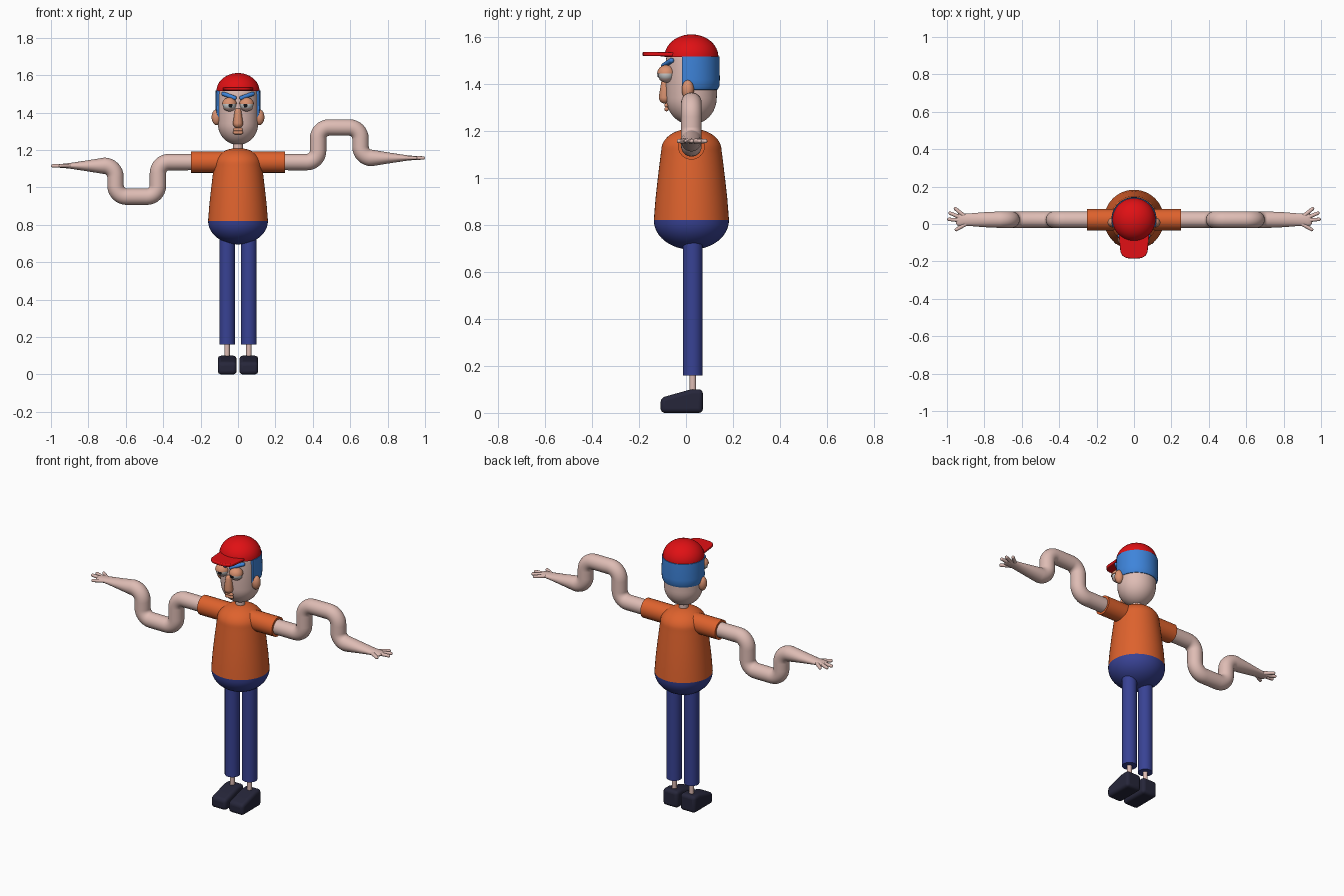
import bpy, bmesh, math
from mathutils import Vector, Matrix

if "Cube" in bpy.data.objects:
    bpy.data.objects.remove(bpy.data.objects["Cube"])

CY = 0.023  # body axis depth


def material(name, r, g, b):
    m = bpy.data.materials.new(name)
    m.diffuse_color = [((c / 255 + 0.055) / 1.055) ** 2.4 for c in (r, g, b)] + [1]
    m.use_nodes = True
    m.node_tree.nodes["Principled BSDF"].inputs["Base Color"].default_value = m.diffuse_color
    return m


SKIN = material("skin", 222, 188, 180)
TAN = material("tan skin", 218, 146, 112)
SHIRT = material("orange shirt", 222, 98, 45)
PANTS = material("navy trousers", 56, 66, 148)
HAIR = material("blue hair", 62, 132, 218)
CAP = material("red cap", 224, 16, 20)
SHOE = material("dark shoe", 38, 38, 58)
WHITE = material("eye white", 205, 205, 205)
BLACK = material("pupil black", 20, 20, 25)


def finish(bm, name, mat, bevel=0):
    bmesh.ops.recalc_face_normals(bm, faces=bm.faces[:])
    me = bpy.data.meshes.new(name)
    bm.to_mesh(me)
    bm.free()
    ob = bpy.data.objects.new(name, me)
    bpy.context.collection.objects.link(ob)
    me.materials.append(mat)
    if bevel:
        mod = ob.modifiers.new("bevel", "BEVEL")
        mod.width, mod.segments = bevel, 4
    bpy.ops.object.select_all(action='DESELECT')
    ob.select_set(True)
    bpy.context.view_layer.objects.active = ob
    bpy.ops.object.shade_smooth_by_angle(angle=math.radians(40))
    return ob


def skin_rings(bm, rings):
    """Join rings of points into a closed tube with end caps."""
    vs = [[bm.verts.new(p) for p in ring] for ring in rings]
    n = len(vs[0])
    for a, b in zip(vs, vs[1:]):
        for i in range(n):
            bm.faces.new((a[i], a[(i + 1) % n], b[(i + 1) % n], b[i]))
    bm.faces.new(vs[0])
    bm.faces.new(vs[-1])


def lathe(name, profile, mat, cut_y=None, n=48):
    bm = bmesh.new()
    skin_rings(bm, [[(r * math.cos(2 * math.pi * i / n), CY + r * math.sin(2 * math.pi * i / n), z)
                     for i in range(n)] for r, z in profile])
    if cut_y is not None:
        geom = bm.verts[:] + bm.edges[:] + bm.faces[:]
        res = bmesh.ops.bisect_plane(bm, geom=geom, plane_co=(0, cut_y, 0),
                                     plane_no=(0, -1, 0), clear_outer=True)
        bmesh.ops.edgeloop_fill(bm, edges=[e for e in res["geom_cut"]
                                           if isinstance(e, bmesh.types.BMEdge)])
    return finish(bm, name, mat)


def ball(name, loc, radii, mat, above=None, below=None):
    """Ellipsoid, optionally keeping only the part above or below a height."""
    bm = bmesh.new()
    bmesh.ops.create_uvsphere(bm, u_segments=28, v_segments=18, radius=1,
                              matrix=Matrix.Translation(loc) @ Matrix.Diagonal((*radii, 1)))
    for h, up in ((above, -1), (below, 1)):
        if h is not None:
            res = bmesh.ops.bisect_plane(bm, geom=bm.verts[:] + bm.edges[:] + bm.faces[:],
                                         plane_co=(0, 0, h), plane_no=(0, 0, up), clear_outer=True)
            bmesh.ops.edgeloop_fill(bm, edges=[e for e in res["geom_cut"]
                                               if isinstance(e, bmesh.types.BMEdge)])
    return finish(bm, name, mat)


def rod(name, a, b, r1, r2, mat, round_ends=False):
    a, b = Vector(a), Vector(b)
    d = (b - a).normalized()
    q = d.to_track_quat('Z', 'Y')
    stops = [(a, r1), (b, r2)]
    if round_ends:
        arc = [math.radians(t) for t in (80, 60, 40, 20, 0)]
        stops = ([(a - d * r1 * math.sin(t), r1 * math.cos(t)) for t in arc] +
                 [(b + d * r2 * math.sin(t), r2 * math.cos(t)) for t in reversed(arc)])
    bm = bmesh.new()
    n = 24
    skin_rings(bm, [[c + q @ Vector((r * math.cos(2 * math.pi * i / n),
                                     r * math.sin(2 * math.pi * i / n), 0))
                     for i in range(n)] for c, r in stops])
    return finish(bm, name, mat)


def prism(name, pts, axis_vec, mat, bevel):
    bm = bmesh.new()
    f = bm.faces.new([bm.verts.new(p) for p in pts])
    ext = bmesh.ops.extrude_face_region(bm, geom=[f])
    bmesh.ops.translate(bm, vec=axis_vec,
                        verts=[v for v in ext["geom"] if isinstance(v, bmesh.types.BMVert)])
    return finish(bm, name, mat, bevel)


def arc(r, h, z, start, end, steps=12):
    return [(max(r * math.cos(t), 0.0005), z + h * math.sin(t)) for t in
            (math.radians(start + (end - start) * i / steps) for i in range(steps + 1))]


# Torso and trouser seat
lathe("shirt", [(0.16, 0.82), (0.153, 0.91), (0.143, 1.0), (0.132, 1.09)] +
      arc(0.128, 0.09, 1.12, 0, 90), SHIRT)
lathe("trouser_seat", arc(0.16, 0.125, 0.82, -90, 0), PANTS)

# Neck, head, hair and cap
rod("neck", (0, CY, 1.17), (0, CY, 1.28), 0.026, 0.026, SKIN)
lathe("head", arc(0.108, 0.115, 1.342, -90, 0) + [(0.11, 1.42)] + arc(0.108, 0.08, 1.5, 0, 90), SKIN)
lathe("hair", [(0.09, 1.372), (0.112, 1.376), (0.119, 1.39), (0.121, 1.42), (0.119, 1.518)],
      HAIR, cut_y=-0.017)
lathe("cap_crown", arc(0.115, 0.096, 1.515, 0, 90), CAP)
tip = [(0.074 * math.copysign(abs(math.cos(t)) ** 0.6, math.cos(t)), -0.135 - 0.05 * math.sin(t), 1.519)
       for t in (math.pi * i / 14 for i in range(15))]
prism("cap_visor", [(-0.084, -0.03, 1.517), (0.084, -0.03, 1.517)] + tip, (0, 0, 0.017), CAP, 0.005)

# Face
rod("nose", (0, -0.088, 1.405), (0, -0.089, 1.343), 0.018, 0.027, TAN, True)
for lip, z, w in (("upper_lip", 1.309, 0.016), ("lower_lip", 1.293, 0.018)):
    rod(lip, (-w, -0.083, z), (w, -0.083, z), 0.0095, 0.0095, TAN, True)

for side, s in (("left", -1), ("right", 1)):
    ball(side + "_ear", (s * 0.115, 0.008, 1.375), (0.026, 0.026, 0.042), TAN)
    eye = (s * 0.046, -0.084, 1.443)
    ball(side + "_eyeball", eye, (0.036, 0.035, 0.035), WHITE)
    ball(side + "_upper_lid", eye, (0.04, 0.039, 0.038), TAN, above=1.445)
    ball(side + "_lower_lid", eye, (0.039, 0.038, 0.037), SKIN, below=1.424)
    ball(side + "_pupil", (s * 0.041, -0.1165, 1.438), (0.011, 0.005, 0.011), BLACK)
    rod(side + "_eyebrow", (s * 0.018, -0.095, 1.478), (s * 0.078, -0.062, 1.5), 0.011, 0.011, HAIR, True)

    # Legs and shoes
    x = s * 0.058
    rod(side + "_trouser_leg", (x, 0.029, 0.16), (x, 0.029, 0.78), 0.042, 0.042, PANTS)
    rod(side + "_ankle", (x, 0.029, 0.08), (x, 0.029, 0.18), 0.014, 0.014, SKIN)
    sole = [(0.072, 0.0), (0.072, 0.1), (0.02, 0.1), (-0.108, 0.064), (-0.108, 0.0)]
    prism(side + "_shoe", [(x - 0.05, y, z) for y, z in sole], (0.1, 0, 0), SHOE, 0.018)

    # Sleeve
    rod(side + "_sleeve", (s * 0.06, CY, 1.135), (s * 0.25, CY, 1.135), 0.057, 0.057, SHIRT)

# Arms: the bent path is rounded at each corner, then tapers to a flat hand
for side, s, mid, end in (("left", -1, 0.95, 1.115), ("right", 1, 1.32, 1.157)):
    corners = [Vector(p) for p in ((0.1, 1.135), (0.428, 1.135), (0.428, mid),
                                   (0.655, mid), (0.655, end), (0.86, end))]
    path = [(corners[0], 0.043, 0.044)]
    for p, c, q in zip(corners, corners[1:], corners[2:]):
        u, v = (p - c).normalized(), (q - c).normalized()
        for i in range(9):
            t = math.radians(90 * i / 8)
            path.append((c + 0.06 * (u * (1 - math.sin(t)) + v * (1 - math.cos(t))), 0.044, 0.044))
    path += [(Vector((px, end)), rz, ry) for px, rz, ry in
             ((0.80, 0.030, 0.040), (0.86, 0.021, 0.035), (0.90, 0.015, 0.032),
              (0.93, 0.012, 0.034), (0.945, 0.009, 0.031), (0.952, 0.004, 0.02))]
    rings = []
    for i, (c, rn, ry) in enumerate(path):
        d = (path[min(i + 1, len(path) - 1)][0] - path[max(i - 1, 0)][0]).normalized()
        nrm = Vector((-d.y, d.x))
        ring = []
        for k in range(28):
            a = 2 * math.pi * k / 28
            p = c + nrm * rn * math.cos(a)
            ring.append((s * p.x, CY + ry * math.sin(a), p.y))
        rings.append(ring)
    bm = bmesh.new()
    skin_rings(bm, rings)
    finish(bm, side + "_arm", SKIN)
    # Fingers and thumb: base x, base y, tip x, tip y
    for k, (bx, by, tx, ty) in enumerate(((0.91, 0.045, 0.955, 0.082), (0.93, 0.036, 0.983, 0.058),
                                          (0.93, 0.020, 0.99, 0.025), (0.89, 0.005, 0.95, -0.03))):
        rod(f"{side}_finger_{k + 1}", (s * bx, by, end), (s * tx, ty, end), 0.011, 0.009, SKIN, True)
